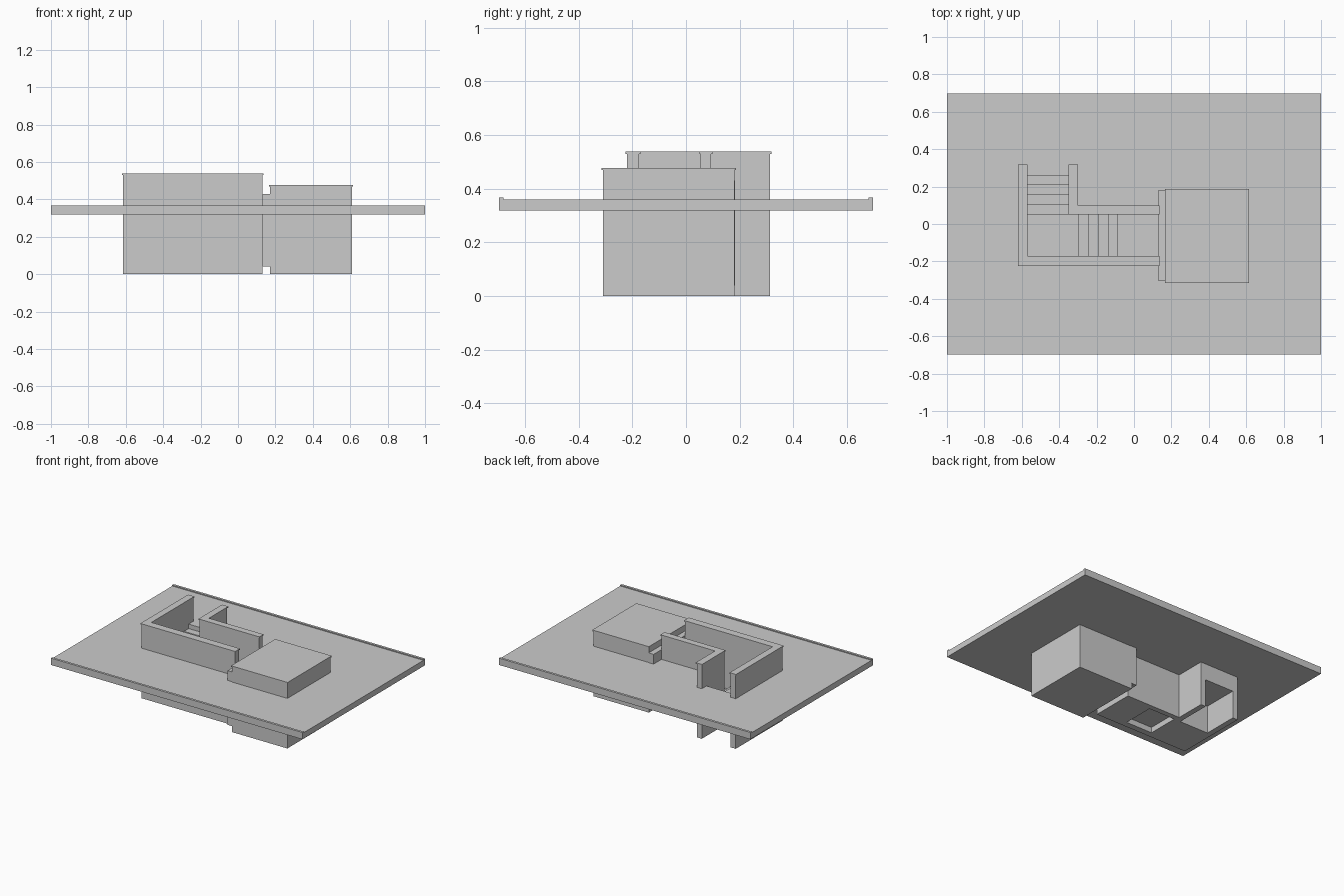
import bpy, bmesh

if "Cube" in bpy.data.objects:
    bpy.data.objects.remove(bpy.data.objects["Cube"])

grey = bpy.data.materials.new("plain grey")
grey.diffuse_color = (0.6, 0.6, 0.6, 1)
grey.use_nodes = True
grey.node_tree.nodes["Principled BSDF"].inputs["Base Color"].default_value = grey.diffuse_color


def add_prism(bm, pts, z0, z1):
    """Extrude a plan outline from z0 up to z1."""
    low = [bm.verts.new((x, y, z0)) for x, y in pts]
    high = [bm.verts.new((x, y, z1)) for x, y in pts]
    bm.faces.new(low)
    bm.faces.new(high)
    n = len(pts)
    for i in range(n):
        j = (i + 1) % n
        bm.faces.new((low[i], low[j], high[j], high[i]))


def rect(x0, x1, y0, y1):
    return [(x0, y0), (x1, y0), (x1, y1), (x0, y1)]


def make(name, prisms):
    bm = bmesh.new()
    for pts, z0, z1 in prisms:
        add_prism(bm, pts, z0, z1)
    bmesh.ops.recalc_face_normals(bm, faces=bm.faces)
    mesh = bpy.data.meshes.new(name)
    bm.to_mesh(mesh)
    bm.free()
    mesh.materials.append(grey)
    obj = bpy.data.objects.new(name, mesh)
    bpy.context.collection.objects.link(obj)
    return obj


def outer_l(e):
    """Outer stairwell wall, grown by e on every side."""
    return [(-0.615 - e, -0.22 - e), (0.13 + e, -0.22 - e), (0.13 + e, -0.175 + e),
            (-0.575 + e, -0.175 + e), (-0.575 + e, 0.313 + e), (-0.615 - e, 0.313 + e)]


def inner_l(e):
    """Inner stairwell wall, grown by e on every side."""
    return [(-0.345 - e, 0.055 - e), (0.13 + e, 0.055 - e), (0.13 + e, 0.093 + e),
            (-0.305 + e, 0.093 + e), (-0.305 + e, 0.313 + e), (-0.345 - e, 0.313 + e)]


# Ground slab with openings for the stairwell and the room
slab = make("ground_slab", [(rect(-1, 1, -0.697, 0.697), 0.318, 0.36)])
well = [(-0.595, -0.2), (0.16, -0.2), (0.16, 0.075), (-0.325, 0.075),
        (-0.325, 0.313), (-0.595, 0.313)]
cutters = [make("stairwell_cutter", [(well, 0.2, 0.5)]),
           make("room_cutter", [(rect(0.15, 0.59, -0.29, 0.165), 0.2, 0.5)])]
bpy.context.view_layer.objects.active = slab
for c in cutters:
    c.hide_render = True
    mod = slab.modifiers.new("opening", "BOOLEAN")
    mod.operation = "DIFFERENCE"
    mod.solver = "EXACT"
    mod.object = c
    bpy.ops.object.modifier_apply(modifier=mod.name)
for c in cutters:
    bpy.data.objects.remove(c)

# Low kerbs along the front and back edges
for label, y0, y1 in (("front", -0.697, -0.68), ("back", 0.68, 0.697)):
    make(label + "_kerb", [(rect(-1, 1, y0, y1), 0.34, 0.367)])

# Stairwell walls with thin overhanging copings
for label, outline in (("outer", outer_l), ("inner", inner_l)):
    make(label + "_stair_wall", [(outline(0), 0, 0.53)])
    make(label + "_wall_coping", [(outline(0.005), 0.53, 0.538)])

# Two flights of stairs, the landing between them and the passage floor
tread, rise = 0.0525, 0.032
make("upper_stairs",
     [(rect(-0.576, -0.344, 0.05 + tread * k, 0.05 + tread * (k + 1) if k < 4 else 0.313),
       0.2, 0.2 + rise * (k + 1)) for k in range(5)])
make("lower_stairs",
     [(rect(-0.295 + tread * k, -0.295 + tread * (k + 1), -0.176, 0.056),
       0.04, 0.2 - rise * (k + 1)) for k in range(4)])
make("landing", [(rect(-0.576, -0.295, -0.176, 0.056), 0, 0.2)])
make("passage_floor", [(rect(-0.085, 0.13, -0.176, 0.056), 0, 0.04)])

# Room: floor, U-shaped walls, roof and roof edge
make("room_floor", [(rect(0.171, 0.609, -0.309, 0.179), 0, 0.04)])
u = [(0.17, -0.31), (0.61, -0.31), (0.61, 0.18), (0.17, 0.18), (0.17, 0.14),
     (0.57, 0.14), (0.57, -0.27), (0.17, -0.27)]
make("room_walls", [(u, 0, 0.47)])
make("room_roof", [(rect(0.17, 0.609, -0.309, 0.179), 0.43, 0.469)])
make("roof_edge", [(rect(0.165, 0.615, -0.315, 0.187), 0.469, 0.478)])

# Entrance wall with a doorway from the passage
make("entrance_wall", [(rect(0.13, 0.172, -0.305, -0.17), 0.04, 0.43),
                       (rect(0.13, 0.172, 0.05, 0.182), 0.04, 0.43),
                       (rect(0.13, 0.172, -0.17, 0.05), 0.32, 0.43)])
